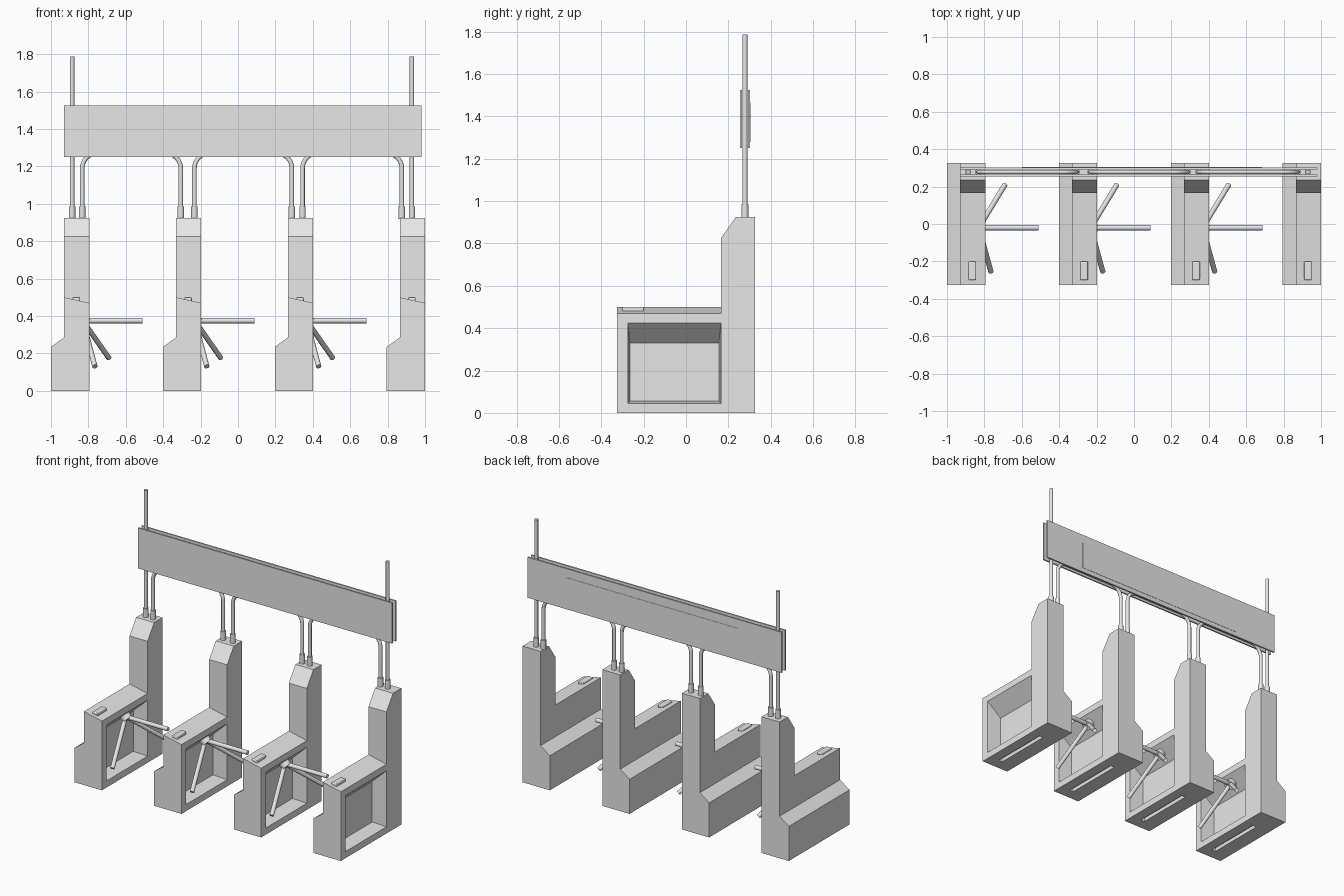
import bpy, bmesh, math
from mathutils import Vector

cube = bpy.data.objects.get("Cube")
if cube:
    bpy.data.objects.remove(cube, do_unlink=True)

metal = bpy.data.materials.new("light_grey")
metal.use_nodes = True
metal.diffuse_color = (0.8, 0.8, 0.8, 1)
metal.node_tree.nodes["Principled BSDF"].inputs["Base Color"].default_value = (0.8, 0.8, 0.8, 1)


def add_object(name, mesh):
    ob = bpy.data.objects.new(name, mesh)
    bpy.context.collection.objects.link(ob)
    if not mesh.materials:
        mesh.materials.append(metal)
    return ob


def mesh_from(name, bm):
    bmesh.ops.recalc_face_normals(bm, faces=bm.faces)
    mesh = bpy.data.meshes.new(name)
    bm.to_mesh(mesh)
    bm.free()
    return add_object(name, mesh)


def extrude_profile(name, points, along):
    """Closed profile of 3D points, extruded by a vector."""
    bm = bmesh.new()
    face = bm.faces.new([bm.verts.new(p) for p in points])
    new = bmesh.ops.extrude_face_region(bm, geom=[face])["geom"]
    bmesh.ops.translate(bm, vec=along, verts=[v for v in new if isinstance(v, bmesh.types.BMVert)])
    return mesh_from(name, bm)


def box(name, low, high):
    (x0, y0, z0), (x1, y1, z1) = low, high
    return extrude_profile(name, [(x0, y0, z0), (x1, y0, z0), (x1, y1, z0), (x0, y1, z0)], (0, 0, z1 - z0))


def rod(name, start, end, radius, sides=20):
    start, end = Vector(start), Vector(end)
    bm = bmesh.new()
    bmesh.ops.create_cone(bm, cap_ends=True, segments=sides, radius1=radius, radius2=radius,
                          depth=(end - start).length)
    ob = mesh_from(name, bm)
    turn = (end - start).to_track_quat('Z', 'Y').to_matrix().to_4x4()
    ob.data.transform(turn)
    ob.location = (start + end) / 2
    smooth(ob)
    return ob


def smooth(ob):
    bpy.ops.object.select_all(action='DESELECT')
    ob.select_set(True)
    bpy.context.view_layer.objects.active = ob
    bpy.ops.object.shade_smooth_by_angle(angle=math.radians(40))


def bake(ob):
    """Replace the mesh with its modified result."""
    graph = bpy.context.evaluated_depsgraph_get()
    mesh = bpy.data.meshes.new_from_object(ob.evaluated_get(graph))
    ob.modifiers.clear()
    ob.data = mesh


def combine(ob, tool, operation):
    mod = ob.modifiers.new("cut", 'BOOLEAN')
    mod.object, mod.operation, mod.solver = tool, operation, 'EXACT'
    bake(ob)
    bpy.data.objects.remove(tool, do_unlink=True)


# Cabinet: stepped base plus chamfered column; x = 0 is the inner face
profile = [(-.205, 0), (0, 0), (0, .47), (-.135, .5), (-.135, .285), (-.205, .235)]
cabinet = extrude_profile("cabinet", [(x, -.325, z) for x, z in profile], (0, .65, 0))
profile = [(.165, .35), (.325, .35), (.325, .925), (.235, .925), (.165, .825)]
column = extrude_profile("column", [(-.135, y, z) for y, z in profile], (.135, 0, 0))
combine(cabinet, column, 'UNION')

# Tapered recess with sloping ceiling
recess = box("recess", (-.1, -.265, .055), (.01, .155, .33))
for v in recess.data.vertices:
    if v.co.x > 0:
        v.co.y += .011 if v.co.y > 0 else -.011
        v.co.z += .1045 if v.co.z > .2 else -.011
combine(cabinet, recess, 'DIFFERENCE')
# Narrow slot under the base
combine(cabinet, box("slot", (-.1, -.25, -.02), (-.07, .16, .025)), 'DIFFERENCE')

# Repeat the gates, with tripod arms on all but the last
hub = Vector((-.035, -.02, .375))
arm_ends = [(.285, -.02, .375), (.105, .21, .175), (.03, -.255, .13)]
axis = Vector((.72, 0, -.69))
for i in range(4):
    shift = Vector((-.795 + .5983 * i, 0, 0))
    gate = cabinet if i == 0 else add_object("cabinet", cabinet.data)
    gate.location = shift

    # Reader pad with rounded edges
    pad = box("reader_pad", (-.09, -.3, .47), (-.05, -.2, .501))
    bevel = pad.modifiers.new("round", 'BEVEL')
    bevel.width, bevel.segments = .006, 3
    bake(pad)
    pad.location = shift

    if i < 3:
        rod("arm_hub", shift + hub - axis * .03, shift + hub + axis * .022, .034)
        for end in arm_ends:
            rod("barrier_arm", shift + hub, shift + Vector(end), .014)

# Outer poles and connecting hoops
pole_y, top, bend, radius = .278, 1.27, .08, .012


def sleeve(x):
    rod("pole_sleeve", (x, pole_y, .92), (x, pole_y, .985), .017)


for x in (-.887, .93):
    rod("tall_pole", (x, pole_y, .92), (x, pole_y, 1.787), radius)
    sleeve(x)

for left, right in ((-.833, -.306), (-.233, .288), (.345, .876)):
    path = [(left, .92)]
    for k in range(9):
        a = math.pi / 2 * k / 8
        path.append((left + bend * (1 - math.cos(a)), top - bend + bend * math.sin(a)))
    path += [(left + right - x, z) for x, z in reversed(path)]
    curve = bpy.data.curves.new("hoop", 'CURVE')
    curve.dimensions = '3D'
    curve.bevel_depth, curve.bevel_resolution, curve.use_fill_caps = radius, 4, True
    spline = curve.splines.new('POLY')
    spline.points.add(len(path) - 1)
    for point, (x, z) in zip(spline.points, path):
        point.co = (x, pole_y, z, 1)
    spline.use_smooth = True
    add_object("connecting_hoop", curve)
    sleeve(left)
    sleeve(right)

# Sign: two thin boards either side of the poles, with a rear panel
box("front_board", (-.93, .254, 1.25), (.98, .264, 1.525))
box("rear_board", (-.93, .292, 1.25), (.98, .302, 1.525))
box("rear_panel", (-.6, .301, 1.28), (.685, .304, 1.465))
